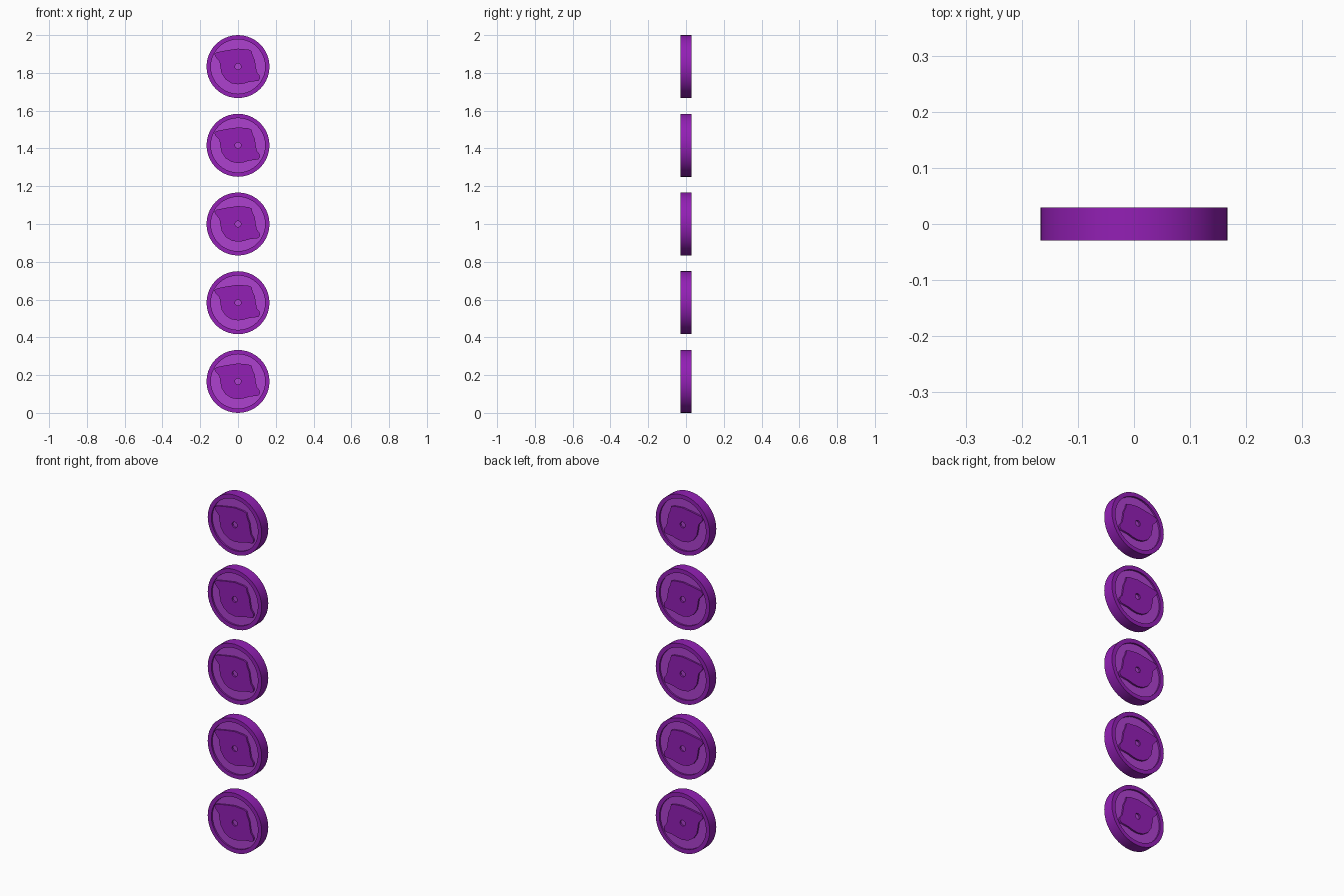
import bpy
from math import sin, cos, pi

if "Cube" in bpy.data.objects:
    bpy.data.objects.remove(bpy.data.objects["Cube"])

R, R_IN, HOLE = 1 / 6, 0.144, 0.016      # outer, rim inner and centre hole radii
HALF, CORE = 0.0295, 0.02                # half thickness of raised parts and core
PITCH = (2 - 2 * R) / 4


def material(name, rgb):
    m = bpy.data.materials.new(name)
    m.diffuse_color = (*rgb, 1)
    m.use_nodes = True
    m.node_tree.nodes["Principled BSDF"].inputs["Base Color"].default_value = m.diffuse_color
    return m


purple = material("purple", (0.29, 0.014, 0.46))
violet = material("light_purple", (0.42, 0.052, 0.62))


def circle(radius, n=40):
    return [(radius * cos(2 * pi * i / n), radius * sin(2 * pi * i / n)) for i in range(n)]


def plate(name, outlines, half, mat, z):
    """Upright extruded plate from closed outlines (inner ones become holes)."""
    cu = bpy.data.curves.new(name, 'CURVE')
    cu.dimensions = '2D'
    cu.fill_mode = 'BOTH'
    cu.extrude = half
    for pts in outlines:
        sp = cu.splines.new('POLY')
        sp.points.add(len(pts) - 1)
        for p, (x, y) in zip(sp.points, pts):
            p.co = (x, y, 0, 1)
        sp.use_cyclic_u = True
    cu.materials.append(mat)
    ob = bpy.data.objects.new(name, cu)
    bpy.context.collection.objects.link(ob)
    ob.rotation_euler.x = pi / 2
    ob.location.z = z
    bpy.ops.object.select_all(action='DESELECT')
    ob.select_set(True)
    bpy.context.view_layer.objects.active = ob
    bpy.ops.object.convert(target='MESH')


# round emblem with a wing at upper left and lower right
emblem = [(-.126, .066), (-.112, .076), (-.06, .086), (0, .095), (.055, .09), (.072, .083),
          (.077, .06), (.089, .035), (.094, 0), (.1, -.03), (.114, -.047), (.117, -.062),
          (.108, -.075), (.06, -.081), (.03, -.09), (0, -.094), (-.035, -.088), (-.066, -.068),
          (-.087, -.036), (-.094, 0), (-.098, .028), (-.118, .05)]

# five discs in a column
for i in range(5):
    z = R + i * PITCH
    plate(f"disc_rim_{i + 1}", [circle(R), circle(R_IN)], HALF, purple, z)
    plate(f"disc_core_{i + 1}", [circle(R_IN)], CORE, violet, z)
    plate(f"disc_emblem_{i + 1}", [emblem, circle(HOLE, 16)], HALF, purple, z)
